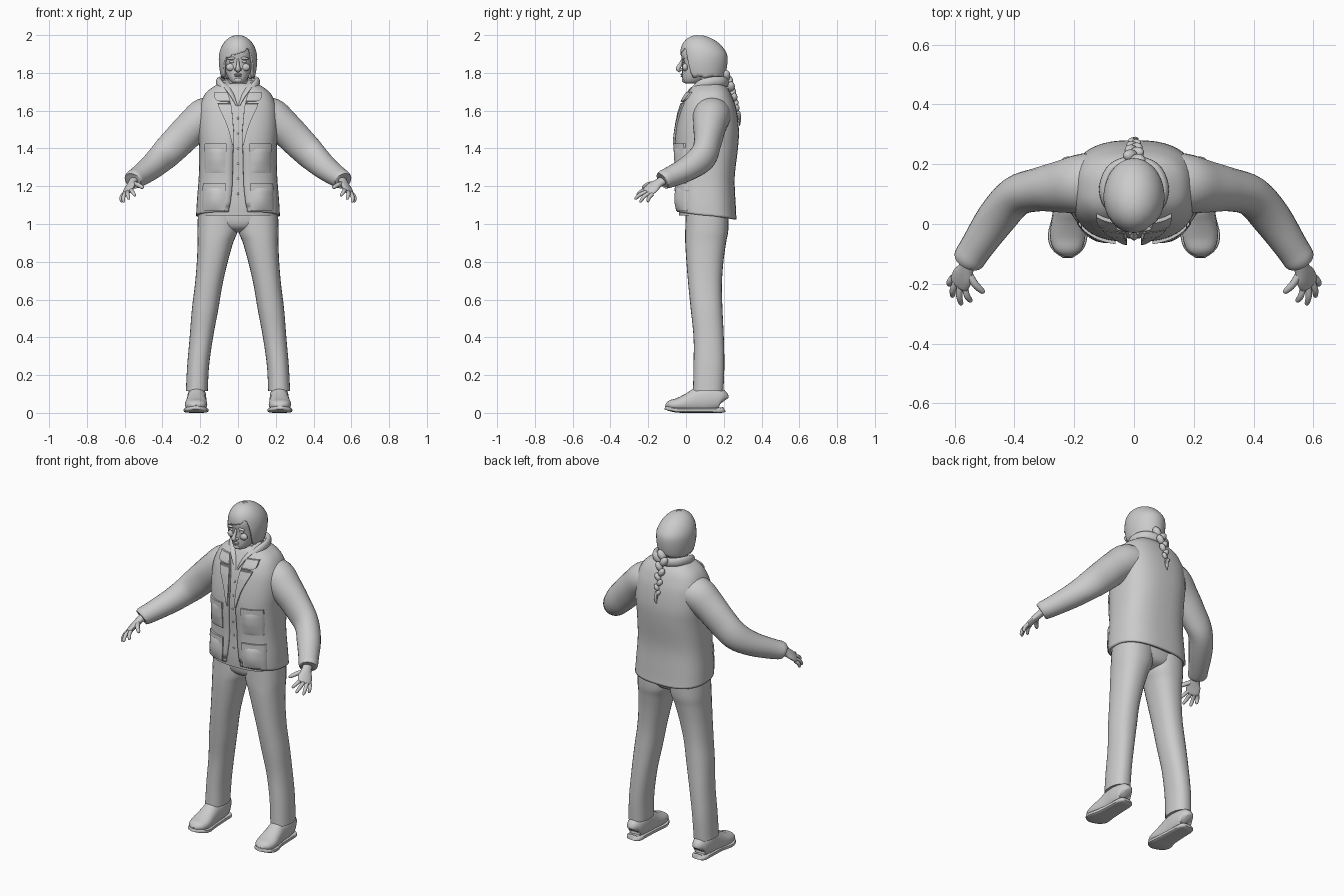
import bpy, math, random
from mathutils import Vector

if "Cube" in bpy.data.objects:
    bpy.data.objects.remove(bpy.data.objects["Cube"])
random.seed(4)

grey = bpy.data.materials.new("plain grey")
grey.diffuse_color = (0.6, 0.6, 0.6, 1)
grey.use_nodes = True
grey.node_tree.nodes["Principled BSDF"].inputs["Base Color"].default_value = grey.diffuse_color


def make(name, verts, faces, mirror=False, solid=0):
    me = bpy.data.meshes.new(name)
    me.from_pydata([tuple(v) for v in verts], [], faces)
    me.materials.append(grey)
    ob = bpy.data.objects.new(name, me)
    bpy.context.collection.objects.link(ob)
    if solid:
        m = ob.modifiers.new("thickness", 'SOLIDIFY')
        m.thickness, m.offset = solid, -1
    if mirror:
        ob.modifiers.new("mirror", 'MIRROR')
    return ob


def smooth(rows, k=4):
    """Catmull-Rom interpolation of rows of numbers."""
    out = []
    for i in range(len(rows) - 1):
        a, b, c, d = rows[max(i - 1, 0)], rows[i], rows[i + 1], rows[min(i + 2, len(rows) - 1)]
        for j in range(k):
            t = j / k
            out.append([q + .5 * t * (r - p + t * (2 * p - 5 * q + 4 * r - s + t * (3 * (q - r) + s - p)))
                        for p, q, r, s in zip(a, b, c, d)])
    return out + [list(rows[-1])]


def spow(v, e):
    return math.copysign(abs(v) ** e, v)


def loft(name, rings, closed=True, caps=True, **kw):
    n = len(rings[0])
    verts = [p for r in rings for p in r]
    faces = [(i * n + j, i * n + (j + 1) % n, (i + 1) * n + (j + 1) % n, (i + 1) * n + j)
             for i in range(len(rings) - 1) for j in range(n if closed else n - 1)]
    if caps:
        faces += [tuple(range(n))[::-1], tuple(range(len(verts) - n, len(verts)))]
    return make(name, verts, faces, **kw)


def tube(name, rows, n=16, p=2, side=None, k=4, mirror=True):
    """Loft along a path of (x, y, z, half width, half height)."""
    rows = smooth(rows, k)
    rings = []
    for i, r in enumerate(rows):
        t = (Vector(rows[min(i + 1, len(rows) - 1)][:3]) - Vector(rows[max(i - 1, 0)][:3])).normalized()
        v = (Vector(side) if side else t.cross(Vector((0, 0, 1)))).cross(t).normalized()
        u = t.cross(v)
        rings.append([Vector(r[:3]) + u * r[3] * spow(math.cos(a), 2 / p) + v * r[4] * spow(math.sin(a), 2 / p)
                      for a in (math.tau * j / n for j in range(n))])
    return loft(name, rings, mirror=mirror)


def stack(name, rows, n=32, p=2, k=4, scale=1, gap=None, cx=0, **kw):
    """Loft of level rings from (z, half width, front y, back y)."""
    rings = []
    for z, rx, f, b in smooth(rows, k):
        a0 = math.asin(min(1, gap(z) / rx) ** (p / 2)) if gap else 0
        m = n if gap else n - 1
        ring = []
        for j in range(n):
            a = a0 + (math.tau - 2 * a0) * j / (n - 1 if gap else n)
            zz = z + (.02 * math.cos(a) if gap and z < 1.08 else 0)
            ring.append((cx + rx * scale * spow(math.sin(a), 2 / p),
                         (f + b) / 2 - (b - f) / 2 * scale * spow(math.cos(a), 2 / p), zz))
        rings.append(ring)
    return loft(name, rings, closed=not gap, caps=not gap, **kw)


def ball(name, c, r, tilt=0, mirror=False, n=12):
    ca, sa = math.cos(tilt), math.sin(tilt)
    rings = []
    for i in range(n + 1):
        h, w = math.cos(math.pi * i / n) * r[2], max(.02, math.sin(math.pi * i / n))
        rings.append([(c[0] + r[0] * w * math.cos(a) * ca + h * sa, c[1] + r[1] * w * math.sin(a),
                       c[2] + h * ca - r[0] * w * math.cos(a) * sa)
                      for a in (-math.tau * j / 16 for j in range(16))])
    return loft(name, rings, mirror=mirror)


# Jacket body, open down the front
P = 2.6
torso = [(1.045, .222, -.048, .268), (1.12, .218, -.052, .262), (1.25, .208, -.05, .258),
         (1.4, .206, -.06, .275), (1.5, .212, -.053, .28), (1.6, .208, -.033, .268),
         (1.66, .19, -.012, .25), (1.7, .165, .01, .232), (1.73, .125, .03, .21), (1.75, .088, .045, .19)]
fine = smooth(torso, 8)


def opening(z):
    pts = [(1.0, .055), (1.2, .03), (1.5, .023), (1.6, .032), (1.7, .055), (1.8, .075)]
    for (a, u), (b, v) in zip(pts, pts[1:]):
        if z <= b:
            return u + (v - u) * (z - a) / (b - a)
    return pts[-1][1]


def front_y(x, z):
    r = min(fine, key=lambda q: abs(q[0] - z))
    return (r[2] + r[3]) / 2 - (r[3] - r[2]) / 2 * max(0, 1 - min(1, abs(x) / r[1]) ** P) ** (1 / P)


stack("jacket", torso, n=49, p=P, gap=opening, solid=.014)
stack("shirt", torso[:-1] + [(1.745, .07, .05, .18)], n=40, p=P, scale=.93)


def patch(name, rows, depth, soft=False, n=10):
    """Raised panel on the jacket front from (z, inner x, outer x)."""
    rows = smooth(rows, 5)
    rows = [rows[0]] + rows + [rows[-1]]
    verts, m = [], n + 3
    for i, (z, a, b) in enumerate(rows):
        for j in range(m):
            u = min(max(j - 1, 0), n) / n
            x = a + (b - a) * u
            edge = i in (0, len(rows) - 1) or j in (0, m - 1)
            d = depth
            if soft:
                d *= .3 + .7 * math.sin(math.pi * u) * math.sin(math.pi * (i - .5) / (len(rows) - 1))
            verts.append((x, front_y(x, z) - (-.006 if edge else d), z))
    faces = [(i * m + j, i * m + j + 1, (i + 1) * m + j + 1, (i + 1) * m + j)
             for i in range(len(rows) - 1) for j in range(m - 1)]
    make(name, verts, faces, mirror=True)


patch("lower_pocket", [(1.07, .07, .19), (1.13, .065, .19), (1.19, .065, .185)], .022, True)
patch("lower_pocket_flap", [(1.175, .063, .188), (1.215, .063, .186)], .012)
patch("chest_pocket", [(1.27, .065, .175), (1.34, .065, .178), (1.4, .065, .175)], .018, True)
patch("chest_pocket_flap", [(1.385, .062, .178), (1.425, .062, .176)], .01)
patch("lapel", [(1.42, .024, .03), (1.52, .025, .058), (1.615, .034, .1), (1.64, .038, .108)], .01)
patch("collar_point", [(1.645, .04, .085), (1.66, .043, .12), (1.70, .056, .125)], .012)

# Rolled collar around the back of the neck
collar = [(-.062, .035, 1.69), (-.092, .075, 1.735), (-.1, .13, 1.752), (-.07, .19, 1.755), (0, .212, 1.75),
          (.07, .19, 1.755), (.1, .13, 1.752), (.092, .075, 1.735), (.062, .035, 1.69)]
tube("jacket_collar", [c + (.016, .026) for c in collar], mirror=False)
tube("shirt_collar", [(.004, -.012, 1.625, .004, .008), (.03, .008, 1.68, .008, .016), (.058, .05, 1.73, .008, .022),
                      (.06, .12, 1.755, .008, .024), (0, .17, 1.76, .008, .024)], side=(0, 0, 1))
for i in range(6):
    z = 1.56 - .08 * i
    ball("shirt_button", (0, front_y(0, z) + .009, z), (.006, .004, .006), n=6)

# Sleeves
tube("sleeve", [(.1, .14, 1.585, .1, .08), (.17, .135, 1.57, .1, .1), (.24, .125, 1.515, .088, .092),
                (.32, .115, 1.435, .073, .087), (.395, .092, 1.36, .068, .08), (.46, .02, 1.3, .066, .067),
                (.525, -.075, 1.252, .056, .056), (.553, -.118, 1.236, .053, .05), (.558, -.126, 1.232, .044, .04)], n=24)

# Hands
across = (-.72, -.5, .48)
tube("palm", [(.545, -.1, 1.243, .026, .022), (.56, -.145, 1.217, .028, .02), (.573, -.175, 1.195, .04, .017),
              (.585, -.2, 1.172, .038, .014), (.588, -.207, 1.166, .028, .008)], side=across)
tips = [("little_finger", (.606, -.178, 1.158), (.619, -.205, 1.117)),
        ("ring_finger", (.596, -.193, 1.165), (.608, -.245, 1.116)),
        ("middle_finger", (.583, -.205, 1.172), (.578, -.272, 1.132)),
        ("index_finger", (.566, -.208, 1.182), (.545, -.262, 1.15)),
        ("thumb", (.553, -.165, 1.215), (.502, -.232, 1.192))]
for name, a, b in tips:
    a, b = Vector(a), Vector(b)
    mid = a.lerp(b, .5) + Vector((.004, -.003, .005))
    w = .0125 if name == "thumb" else .0105
    tube(name, [(*a, w, w), (*mid, w, w), (*a.lerp(b, .9), w * .75, w * .75), (*b, .002, .002)], n=10, side=across)

# Trousers
legs = [(.115, .218, .058, .037, .198), (.25, .211, .058, .04, .203), (.4, .194, .062, .04, .2),
        (.55, .174, .07, .025, .193), (.68, .155, .073, .012, .19), (.8, .136, .082, .002, .198),
        (.9, .12, .094, -.004, .212), (.97, .108, .107, -.004, .224), (1.1, .105, .105, 0, .225)]
rings = []
for z, cx, rx, f, b in smooth(legs, 5):
    rings.append([(cx + rx * spow(math.sin(a), .87), (f + b) / 2 - (b - f) / 2 * spow(math.cos(a), .87), z)
                  for a in (math.tau * j / 28 for j in range(28))])
loft("trouser_leg", rings, mirror=True)
stack("trouser_seat", [(.955, .03, .07, .14), (.975, .11, .02, .2), (1.02, .19, 0, .22), (1.12, .2, 0, .225)], p=2.3)

# Shoes
X = .218
tube("shoe_upper", [(X, .198, .06, .02, .03), (X, .185, .07, .042, .055), (X, .13, .075, .05, .07),
                    (X, .07, .068, .05, .068), (X + .002, .02, .055, .054, .054), (X + .004, -.04, .044, .059, .036),
                    (X + .004, -.085, .04, .046, .026), (X + .004, -.107, .035, .015, .008)], n=20, p=2.3)
tube("shoe_sole", [(X, .203, .02, .028, .015), (X, .185, .014, .046, .014), (X, .12, .014, .05, .014),
                   (X, .03, .014, .055, .014), (X + .004, -.04, .014, .066, .013), (X + .004, -.085, .021, .052, .012),
                   (X + .004, -.112, .028, .016, .009)], n=20, p=4)
stack("ankle", [(.06, .042, .065, .185), (.1, .044, .065, .185), (.17, .04, .07, .18)], n=20, cx=X, mirror=True)
for i in range(3):
    y, z = .045 - .024 * i, .118 - .014 * i
    tube("shoelace", [(X - .032, y, z - .018, .005, .005), (X, y, z, .005, .005), (X + .032, y, z - .018, .005, .005)],
         n=8)

# Head and neck
stack("neck", [(1.66, .068, .055, .185), (1.72, .054, .055, .165), (1.8, .052, .055, .165)])
stack("head", [(1.743, .02, .0, .05), (1.752, .037, -.014, .085), (1.775, .053, -.02, .12), (1.805, .066, -.02, .16),
               (1.84, .073, -.02, .18), (1.87, .077, -.022, .19), (1.91, .077, -.026, .19), (1.95, .066, -.01, .18),
               (1.98, .035, .03, .13)], p=2.2)
tube("nose", [(0, -.018, 1.872, .006, .006), (0, -.03, 1.845, .008, .01), (0, -.042, 1.822, .013, .012),
              (0, -.028, 1.809, .012, .008)], side=(1, 0, 0), mirror=False)
ball("nostril", (.011, -.026, 1.818), (.009, .011, .007), mirror=True)
ball("brow", (.033, -.016, 1.877), (.026, .009, .007), .08, mirror=True)
ball("eye", (.032, -.012, 1.859), (.015, .008, .007), mirror=True)
ball("cheek", (.04, -.004, 1.83), (.024, .016, .02), mirror=True)
ball("upper_lip", (0, -.02, 1.792), (.022, .009, .0055))
ball("lower_lip", (0, -.019, 1.783), (.018, .009, .0055))
ball("chin", (0, -.01, 1.762), (.022, .012, .014))

# Hair cap with a swept fringe and ragged lower edge
N, M, cols = 72, 18, []
for j in range(N):
    a = math.tau * j / N
    s, c = math.sin(a), math.cos(a)
    k = min(1, max(0, (c - .5) / .3))
    k = k * k * (3 - 2 * k)
    low = (1.772 + .018 * max(0, c)) * (1 - k) + (1.905 + .35 * s * .1) * k + random.uniform(-.007, .007)
    col = []
    for i in range(M + 1):
        z = 2 - (2 - low) * (1 - math.cos(math.pi / 2 * max(.06, i / M)))
        q = math.sqrt(max(0, 1 - ((z - 1.875) / .125) ** 2)) if z > 1.875 else 1 - .16 * ((1.875 - z) / .11) ** 2
        ry = .122 if c > 0 else .13
        col.append((.102 * q * s, .09 - ry * q * c - .025 * max(0, (z - 1.9) / .1), z))
    cols.append(col)
loft("hair", [[cols[j][i] for j in range(N)] for i in range(M, -1, -1)], caps=False, solid=.012)
ball("hair_crown", (0, .065, 1.975), (.045, .05, .022))

# Braid with a loose tail
for i in range(8):
    t = i / 7
    w = .03 - .014 * t
    ball("braid_strand", ((-1) ** i * .013 * (1 - .5 * t), .212 + .065 * t ** .7, 1.785 - .2 * t), (w * .75, w * .75, w * 1.1),
         (-1) ** i * .6)
tube("braid_tail", [(0, .278, 1.59, .01, .01), (.004, .284, 1.555, .012, .008), (0, .284, 1.52, .002, .002)],
     n=8, side=(1, 0, 0), mirror=False)

bpy.ops.object.select_all(action='SELECT')
bpy.context.view_layer.objects.active = bpy.context.scene.objects[0]
bpy.ops.object.shade_smooth_by_angle(angle=math.radians(42))
